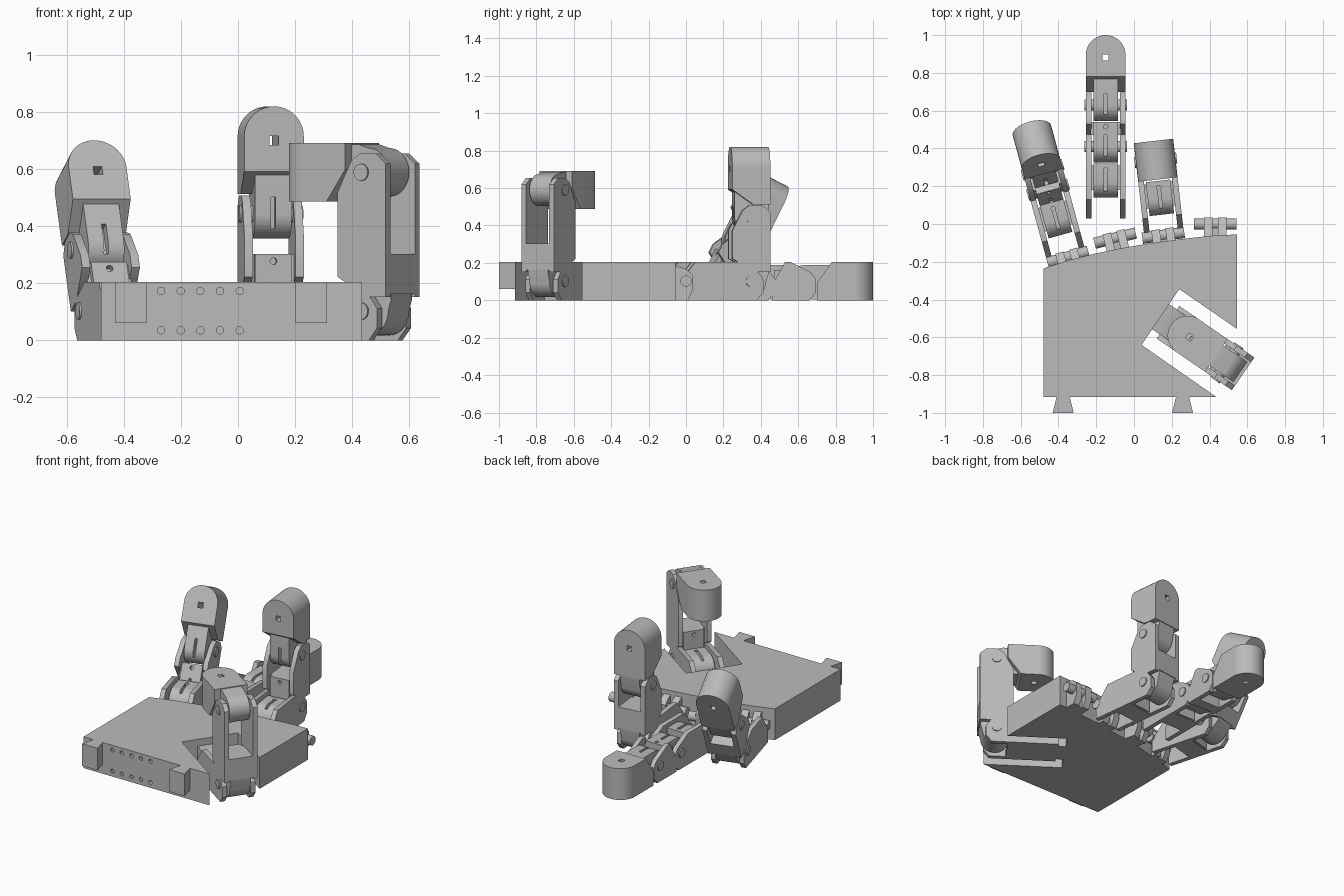
import bpy, bmesh, math
from mathutils import Matrix, Vector

cube = bpy.data.objects.get("Cube")
if cube:
    bpy.data.objects.remove(cube)

grey = bpy.data.materials.new("plastic_grey")
grey.use_nodes = True
grey.diffuse_color = (0.5, 0.5, 0.5, 1)
grey.node_tree.nodes["Principled BSDF"].inputs["Base Color"].default_value = (0.5, 0.5, 0.5, 1)

H = 0.1025    # half thickness of palm and fingers
W = 0.105     # half width of a finger
parts = []


def prism(name, pts, lo, hi, axis="X", m=Matrix()):
    """Extrude a flat outline: (y, z) points along x, or (x, y) points along z."""
    def place(p, d):
        return Vector((d, p[0], p[1])) if axis == "X" else Vector((p[0], p[1], d))
    bm = bmesh.new()
    a = [bm.verts.new(place(p, lo)) for p in pts]
    b = [bm.verts.new(place(p, hi)) for p in pts]
    bm.faces.new(a)
    bm.faces.new(b[::-1])
    for i in range(len(pts)):
        j = (i + 1) % len(pts)
        bm.faces.new((a[i], b[i], b[j], a[j]))
    bmesh.ops.recalc_face_normals(bm, faces=bm.faces)
    me = bpy.data.meshes.new(name)
    bm.to_mesh(me)
    bm.free()
    me.materials.append(grey)
    ob = bpy.data.objects.new(name, me)
    ob.matrix_world = m
    bpy.context.collection.objects.link(ob)
    parts.append(ob)
    return ob


def arc(cx, cy, r, start, end, n=20):
    return [(cx + r * math.cos(math.radians(start + (end - start) * i / n)),
             cy + r * math.sin(math.radians(start + (end - start) * i / n))) for i in range(n + 1)]


def disc(cx, cy, r, n=20):
    return arc(cx, cy, r, 0, 360, n)[:-1]


def rect(x0, x1, y0, y1):
    return [(x0, y0), (x1, y0), (x1, y1), (x0, y1)]


def cut(ob, cutters):
    """Subtract the cutters, bake the result and remove them."""
    for c in cutters:
        mod = ob.modifiers.new("cut", "BOOLEAN")
        mod.operation, mod.object, mod.solver = "DIFFERENCE", c, "EXACT"
    bpy.context.view_layer.update()
    me = bpy.data.meshes.new_from_object(ob.evaluated_get(bpy.context.evaluated_depsgraph_get()))
    ob.modifiers.clear()
    ob.data = me
    for c in cutters:
        parts.remove(c)
        bpy.data.objects.remove(c)


# ---- finger pieces: y runs along the finger, +z is the gripping side ----
def tongue(name, m, hinge, end, hole):
    """Rounded knuckle with a cord groove and a small cord hole."""
    r = 0.085
    pts = [(end, -H + 0.005), (end, r)] + arc(hinge, 0, r, 90, 270) + [(hinge + 0.04, -H + 0.005)]
    ob = prism(name, pts, -0.065, 0.065, m=m)
    cutters = [prism("groove", rect(hinge - 0.05, hinge + 0.06, 0.045, 0.15), -0.008, 0.008, m=m)]
    if hole:
        cutters.append(prism("cord_hole", disc(0, hole, 0.012, 12), 0.03, 0.15, "Z", m))
    cut(ob, cutters)


def side_plates(name, m, rear, length):
    """Pair of fork plates reaching past the front hinge."""
    pts = rear + [(length - 0.07, H), (length + 0.04, 0.045), (length + 0.065, 0.01),
                  (length + 0.065, -0.06), (length + 0.03, -H)]
    for side, lo in (("left", 0.075), ("right", -W)):
        prism(f"{name}_{side}_plate", pts, lo, lo + 0.03, m=m)


def pin(name, m, y):
    prism(name, disc(y, 0, 0.03), -0.112, 0.112, m=m)


def proximal(name, m, length):
    side_plates(name, m, [(0, -H), (0, -0.02), (0.1, H)], length)
    tongue(name + "_core", m, 0.195, 0.29, 0.255)
    prism(name + "_web", rect(0.15, 0.28, -H, 0.05), -0.08, 0.08, m=m)


def middle(name, m, length):
    end = min(length - 0.09, 0.2)
    side_plates(name, m, [(0.05, -H), (0.05, -0.02), (0.12, H)], length)
    tongue(name + "_core", m, 0, end, end - 0.025)
    prism(name + "_web", rect(0.06, end, -H, 0.06), -0.08, 0.08, m=m)
    pin(name + "_pin", m, 0)


def distal(name, m, length):
    c = length - W
    tip = prism(name + "_tip", [(W, 0.15), (W, c)] + arc(0, c, W, 0, 180, 28)[1:]
                + [(-W, 0.15)], -H, H, "Z", m)
    s = 0.016
    cut(tip, [prism("tie_hole", rect(-s, s, c - 0.03, c + 2 * s - 0.03), -0.2, 0.2, "Z", m)])
    prism(name + "_shoulder", [(0.07, -H), (0.15, -H), (0.15, H), (0.07, -0.01)], -W, W, m=m)
    tongue(name + "_core", m, 0, 0.16, 0)
    pin(name + "_pin", m, 0)


def finger(name, x, y, heading, lengths, bends):
    m = Matrix.Translation((x, y, H)) @ Matrix.Rotation(math.radians(heading), 4, "Z")
    proximal(name + "_proximal", m, lengths[0])
    for build, label, i in ((middle, "middle", 0), (distal, "distal", 1)):
        m = m @ Matrix.Translation((0, lengths[i], 0)) @ Matrix.Rotation(math.radians(bends[i]), 4, "X")
        build(f"{name}_{label}", m, lengths[i + 1])


finger("outer_finger", -0.36, -0.165, 15.3, (0.36, 0.24, 0.38), (63, 0))
finger("long_finger", -0.15, 0.03, 0, (0.38, 0.22, 0.37), (0, 0))
finger("inner_finger", 0.16, -0.06, 6.5, (0.40, 0.34, 0.378), (90, 0))
finger("thumb", 0.18, -0.52, -124.5, (0.38, 0.487, 0.36), (90, 90))

# ---- palm with a curved knuckle edge and an open thumb channel ----
outline = [(-0.48, -0.915), (0.435, -0.915), (0.04, -0.64), (0.24, -0.345), (0.545, -0.555),
           (0.545, -0.055), (0.40, -0.063), (0.25, -0.08), (0.1, -0.10), (-0.05, -0.125),
           (-0.2, -0.155), (-0.34, -0.19), (-0.48, -0.235)]
palm = prism("palm", outline, 0, 2 * H, "Z")
screws = []
for i in range(5):
    for z in (0.035, 0.173):
        m = Matrix.Translation((-0.27 + i * 0.069, -0.915, z)) @ Matrix.Rotation(math.pi / 2, 4, "X")
        screws.append(prism("screw_hole", disc(0, 0, 0.013, 12), -0.06, 0.06, "Z", m))
cut(palm, screws)

# thumb ramp inside the channel
thumb_frame = Matrix.Translation((0.14, -0.49, 0)) @ Matrix.Rotation(math.radians(-124.5), 4, "Z")
prism("thumb_ramp", [(-0.02, 0), (0.36, 0), (0.36, 0.03), (0.09, 0.16), (-0.02, 0.16)], -0.08, 0.08, m=thumb_frame)

# dovetail wrist tabs
for side, x in (("right", -0.375), ("left", 0.257)):
    prism(f"wrist_tab_{side}", [(x - 0.056, -1), (x + 0.056, -1), (x + 0.033, -0.91),
                                (x - 0.033, -0.91)], 0.06, 2 * H, "Z")

# knuckle lugs with cross pins
for i, (x, y, a) in enumerate(((-0.35, -0.175, 16), (-0.1, -0.075, 14), (0.155, -0.06, 8), (0.43, 0, 0))):
    m = Matrix.Translation((x, y, H)) @ Matrix.Rotation(math.radians(a), 4, "Z")
    pin(f"knuckle_pin_{i + 1}", m, 0)
    prism(f"knuckle_bridge_{i + 1}", rect(-0.1, 0, -H, 0.02), -0.055, 0.055, m=m)
    for j, lo in enumerate((-0.06, 0.015)):
        prism(f"knuckle_lug_{i + 1}_{j + 1}", [(-0.1, -H), (0.01, -H), (0.035, -0.05), (0.035, 0.035),
                                               (0, 0.065), (-0.1, 0.095)], lo, lo + 0.045, m=m)

# shading
bpy.ops.object.select_all(action="DESELECT")
for ob in parts:
    ob.select_set(True)
bpy.context.view_layer.objects.active = palm
bpy.ops.object.shade_smooth_by_angle(angle=math.radians(30))
